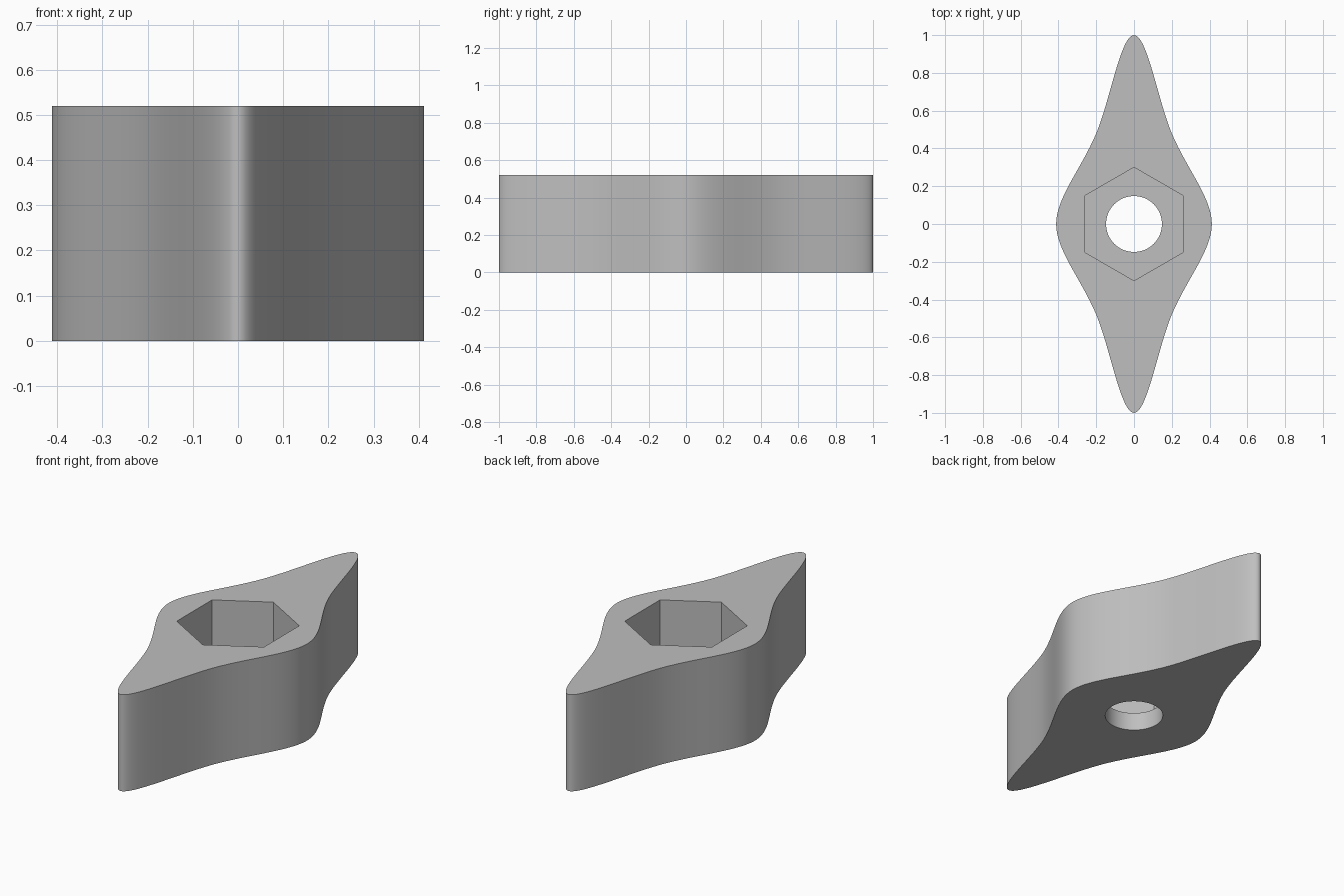
import bpy, bmesh, math
from mathutils import Vector
from mathutils.geometry import interpolate_bezier

cube = bpy.data.objects.get("Cube")
if cube:
    bpy.data.objects.remove(cube, do_unlink=True)

HEIGHT = 0.52
FLOOR = 0.10      # thickness left under the nut pocket
STEPS = 25

grey = bpy.data.materials.new("plain_grey")
grey.use_nodes = True
grey.diffuse_color = (0.52, 0.52, 0.52, 1)
grey.node_tree.nodes["Principled BSDF"].inputs["Base Color"].default_value = grey.diffuse_color


def prism(name, outline, low, high):
    """Extrude a counter-clockwise outline from low to high."""
    bm = bmesh.new()
    base = bm.faces.new([bm.verts.new((x, y, low)) for x, y in outline])
    top = bmesh.ops.extrude_face_region(bm, geom=[base], use_keep_orig=True)["geom"]
    bmesh.ops.translate(bm, vec=(0, 0, high - low),
                        verts=[v for v in top if isinstance(v, bmesh.types.BMVert)])
    bmesh.ops.recalc_face_normals(bm, faces=bm.faces)
    mesh = bpy.data.meshes.new(name)
    bm.to_mesh(mesh)
    bm.free()
    mesh.materials.append(grey)
    obj = bpy.data.objects.new(name, mesh)
    bpy.context.collection.objects.link(obj)
    return obj


def polygon(radius, sides):
    turn = 2 * math.pi / sides
    return [(radius * math.sin(-i * turn), radius * math.cos(i * turn)) for i in range(sides)]


# Quarter outline from the side bulge to the wing tip
side, waist, tip = Vector((0.412, 0)), Vector((0.2, 0.48)), Vector((0, 1))
quarter = interpolate_bezier(side, Vector((0.412, 0.14)), Vector((0.28, 0.29)), waist, STEPS)
quarter += interpolate_bezier(waist, Vector((0.125, 0.66)), Vector((0.07, 1)), tip, STEPS)[1:]
quarter = [(p.x, p.y) for p in quarter]

# Mirror the quarter into the whole closed outline
half = quarter + [(-x, y) for x, y in reversed(quarter[:-1])]
outline = half + [(-x, -y) for x, y in half[1:-1]]
knob = prism("wing_knob", outline, 0, HEIGHT)

# Hexagonal nut pocket and round bolt hole
cutters = [prism("nut_pocket_cutter", polygon(0.3, 6), FLOOR, HEIGHT + 0.2),
           prism("bolt_hole_cutter", polygon(0.148, 64), -0.2, HEIGHT + 0.1)]

bpy.ops.object.select_all(action='DESELECT')
bpy.context.view_layer.objects.active = knob
knob.select_set(True)
for cutter in cutters:
    cutter.hide_render = True
    cut = knob.modifiers.new(cutter.name, 'BOOLEAN')
    cut.operation = 'DIFFERENCE'
    cut.solver = 'EXACT'
    cut.object = cutter
    bpy.ops.object.modifier_apply(modifier=cut.name)
    bpy.data.objects.remove(cutter, do_unlink=True)

bpy.ops.object.shade_smooth_by_angle(angle=math.radians(40))
